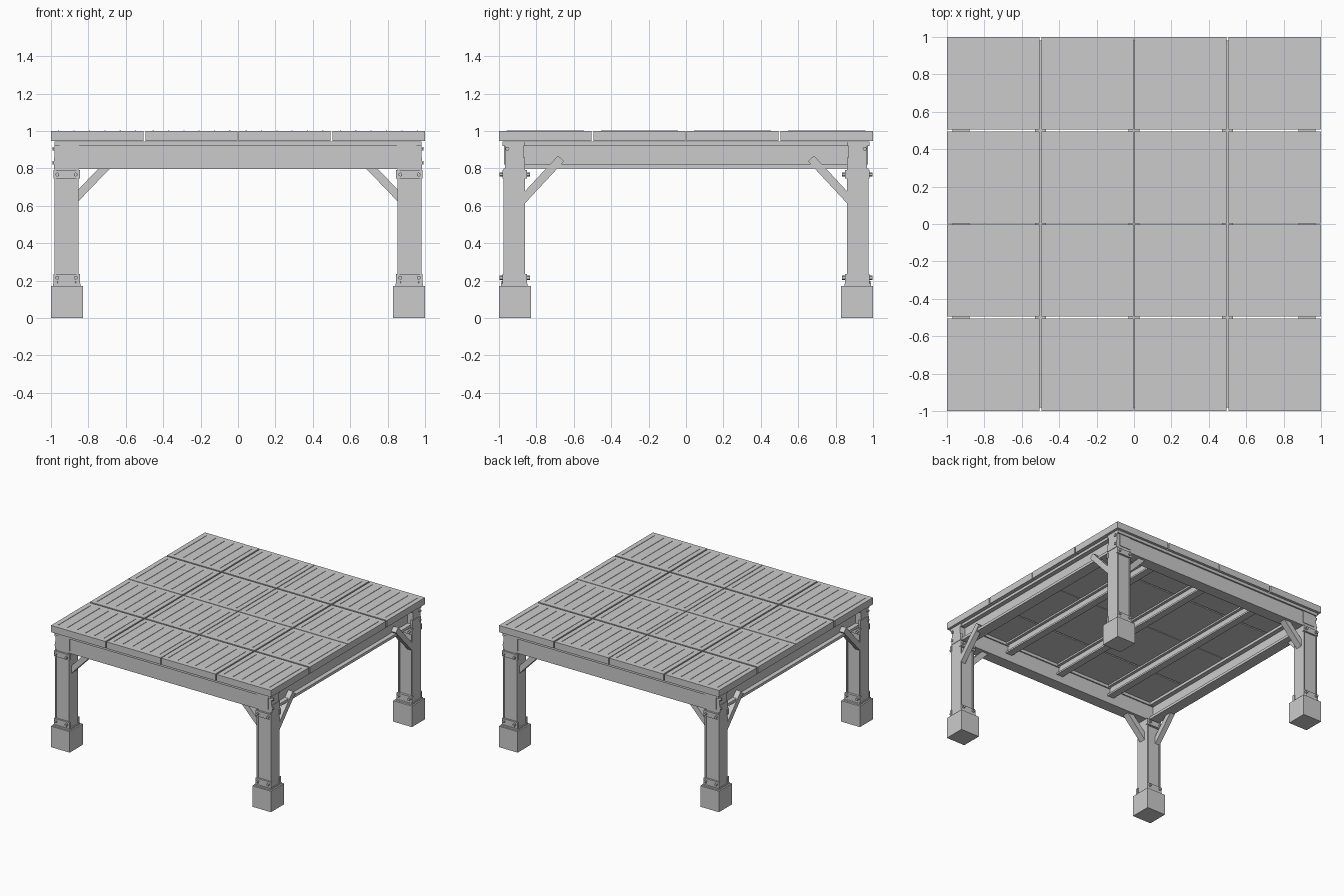
import bpy, bmesh, math
from mathutils import Matrix, Vector

if "Cube" in bpy.data.objects:
    bpy.data.objects.remove(bpy.data.objects["Cube"])

steel = bpy.data.materials.new("grey")
steel.diffuse_color = (0.6, 0.6, 0.6, 1)
steel.use_nodes = True
steel.node_tree.nodes["Principled BSDF"].inputs["Base Color"].default_value = steel.diffuse_color


def finish(name, bm):
    mesh = bpy.data.meshes.new(name)
    bm.to_mesh(mesh)
    bm.free()
    mesh.materials.append(steel)
    ob = bpy.data.objects.new(name, mesh)
    bpy.context.collection.objects.link(ob)
    return ob


def box(bm, x0, x1, y0, y1, z0, z1):
    m = Matrix.Translation(((x0 + x1) / 2, (y0 + y1) / 2, (z0 + z1) / 2))
    bmesh.ops.create_cube(bm, size=1, matrix=m @ Matrix.Diagonal((x1 - x0, y1 - y0, z1 - z0, 1)))


def bolt(bm, pos, axis, r=0.011, depth=0.02):
    rot = Vector((0, 0, 1)).rotation_difference(Vector(axis)).to_matrix().to_4x4()
    bmesh.ops.create_cone(bm, cap_ends=True, segments=6, radius1=r, radius2=r,
                          depth=depth, matrix=Matrix.Translation(pos) @ rot)


def beam_along_y(bm, x, half_w, web, y, z0, z1, flange):
    # I section: web plus two flanges
    box(bm, x - web, x + web, -y, y, z0 + flange, z1 - flange)
    box(bm, x - half_w, x + half_w, -y, y, z0, z0 + flange)
    box(bm, x - half_w, x + half_w, -y, y, z1 - flange, z1)


def four_corners(name, bm):
    # copy one corner part to all four corners
    ob = finish(name, bm)
    ob["corner"] = True
    mod = ob.modifiers.new("corners", 'MIRROR')
    mod.use_axis = (True, True, False)
    mod.use_mirror_merge = False
    return ob


# deck panels, with narrow raised strips on top
edges = [(-1, -0.506), (-0.494, -0.003), (0.003, 0.494), (0.506, 1)]
panels, strips = bmesh.new(), bmesh.new()
for x0, x1 in edges:
    for y0, y1 in edges:
        box(panels, x0, x1, y0, y1, 0.945, 1.0)
        for i in range(6):
            cx = x0 + (x1 - x0) * (i + 0.5) / 6
            box(strips, cx - 0.003, cx + 0.003, y0 + 0.04, y1 - 0.04, 0.999, 1.003)
finish("deck_panels", panels)
finish("deck_strips", strips)

# front and back main beams
bm = bmesh.new()
for s in (-1, 1):
    ya, yb = sorted((s * 0.87, s * 0.967))
    box(bm, -0.98, 0.98, ya, yb, 0.797, 0.92)
    ya, yb = sorted((s * 0.86, s * 0.98))
    box(bm, -0.98, 0.98, ya, yb, 0.92, 0.944)
finish("main_beams", bm)

# side beams
bm = bmesh.new()
for s in (-1, 1):
    beam_along_y(bm, s * 0.925, 0.045, 0.008, 0.88, 0.8, 0.944, 0.022)
finish("side_beams", bm)

# floor joists
bm = bmesh.new()
for x in (-0.5, 0, 0.5):
    beam_along_y(bm, x, 0.03, 0.007, 0.87, 0.855, 0.944, 0.014)
finish("joists", bm)

# footing block
bm = bmesh.new()
box(bm, 0.83, 1.0, 0.83, 1.0, 0, 0.172)
four_corners("footing", bm)

# post: core with flange plates on both sides
bm = bmesh.new()
box(bm, 0.863, 0.972, 0.87, 0.967, 0.18, 0.8)
for xa, xb in ((0.852, 0.863), (0.972, 0.981)):
    box(bm, xa, xb, 0.86, 0.975, 0.18, 0.8)
box(bm, 0.967, 0.985, 0.86, 0.967, 0.8, 0.858)
four_corners("post", bm)

# post collars, base plate
bm = bmesh.new()
box(bm, 0.842, 0.988, 0.847, 0.988, 0.17, 0.184)
for z0, z1 in ((0.184, 0.235), (0.745, 0.79)):
    for ya, yb in ((0.85, 0.87), (0.965, 0.982)):
        box(bm, 0.846, 0.986, ya, yb, z0, z1)
box(bm, 0.85, 0.955, 0.966, 0.972, 0.82, 0.92)
four_corners("collar_plates", bm)

# bolts through collars, base plate and beam ends
bm = bmesh.new()
for x in (0.868, 0.966):
    for z in (0.215, 0.767):
        for y in (0.843, 0.988):
            bolt(bm, (x, y, z), (0, 1, 0))
    for y in (0.857, 0.979):
        bolt(bm, (x, y, 0.187), (0, 0, 1), 0.008, 0.02)
for z in (0.83, 0.905):
    bolt(bm, (0.983, 0.955, z), (1, 0, 0), 0.011, 0.018)
four_corners("bolts", bm)


def brace(name, inner, outer, cross0, cross1, along_x):
    # diagonal bar between two (position, height) points
    bm = bmesh.new()
    a, b = Vector(inner), Vector(outer)
    d = (b - a).normalized()
    n = Vector((-d.y, d.x)) * 0.022
    profile = [a - n, b - n, b + n, a + n]
    rings = []
    for c in (cross0, cross1):
        rings.append([bm.verts.new((p.x, c, p.y) if along_x else (c, p.x, p.y)) for p in profile])
    bm.faces.new(rings[0])
    bm.faces.new(rings[1][::-1])
    for i in range(4):
        j = (i + 1) % 4
        bm.faces.new((rings[0][j], rings[0][i], rings[1][i], rings[1][j]))
    bmesh.ops.recalc_face_normals(bm, faces=bm.faces)
    four_corners(name, bm)


# corner braces under the main beams and beside the side beams
brace("main_brace", (0.69, 0.825), (0.875, 0.633), 0.89, 0.945, True)
brace("side_brace", (0.668, 0.853), (0.88, 0.625), 0.935, 0.978, False)
